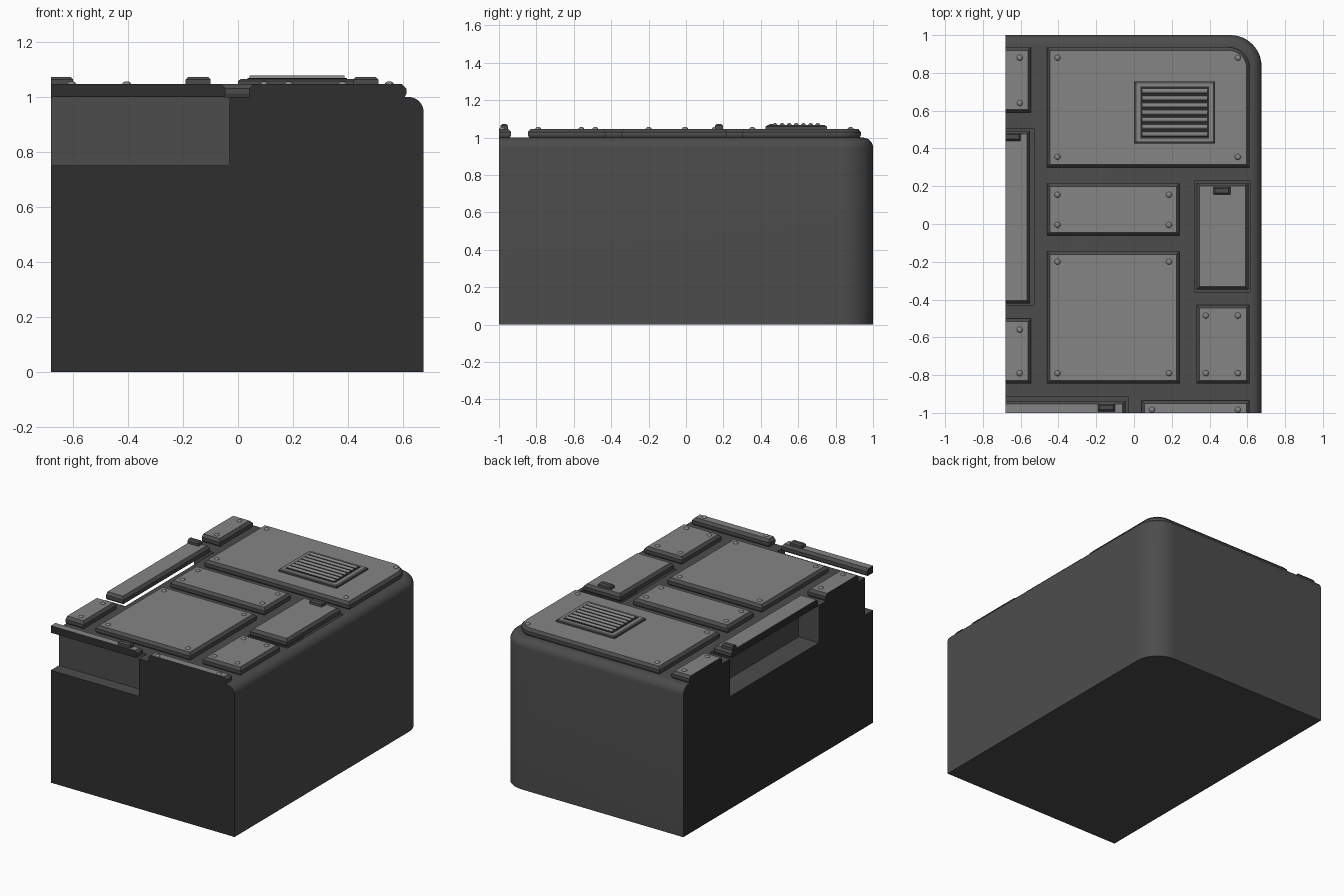
import bpy, bmesh, math

if "Cube" in bpy.data.objects:
    bpy.data.objects.remove(bpy.data.objects["Cube"])

CUT_X, CUT_Y = -0.68, -1.0      # flat sides where the block is sliced
TOP = 1.0


def material(name, v):
    m = bpy.data.materials.new(name)
    m.diffuse_color = (v, v, v, 1)
    m.use_nodes = True
    m.node_tree.nodes["Principled BSDF"].inputs["Base Color"].default_value = m.diffuse_color
    return m


MATS = [material("dark_grey", 0.072), material("mid_grey", 0.235),
        material("cut_black", 0.028)]
BODY, PLATE, CAP = 0, 1, 2


def finish(name, bm, smooth=None):
    bmesh.ops.recalc_face_normals(bm, faces=bm.faces)
    me = bpy.data.meshes.new(name)
    bm.to_mesh(me)
    bm.free()
    for m in MATS:
        me.materials.append(m)
    ob = bpy.data.objects.new(name, me)
    bpy.context.collection.objects.link(ob)
    if smooth:
        bpy.ops.object.select_all(action='DESELECT')
        bpy.context.view_layer.objects.active = ob
        ob.select_set(True)
        bpy.ops.object.shade_smooth_by_angle(angle=math.radians(smooth))
    return ob


def outline(box, inset, r, z):
    """Rectangle with one round corner at +x +y, clamped to the cut planes."""
    x0, x1, y0, y1 = box
    x0, y0, x1, y1 = x0 + inset, y0 + inset, x1 - inset, y1 - inset
    pts = [(x0, y0), (x1, y0)]
    if r > 0:
        rr = max(r - inset, 0.005)
        for i in range(13):
            a = math.pi / 2 * i / 12
            pts.append((x1 - rr + rr * math.cos(a), y1 - rr + rr * math.sin(a)))
    else:
        pts.append((x1, y1))
    pts.append((x0, y1))
    return [(max(x, CUT_X), max(y, CUT_Y), z) for x, y in pts]


def loft(bm, box, profile, r=0.0, side=BODY, top=PLATE):
    """Stack outlines given as (inset, z) pairs."""
    rings = [[bm.verts.new(p) for p in outline(box, i, r, z)] for i, z in profile]
    n = len(rings[0])
    faces = [bm.faces.new(rings[0][::-1])]
    for a, b in zip(rings, rings[1:]):
        for k in range(n):
            faces.append(bm.faces.new((a[k], a[(k + 1) % n], b[(k + 1) % n], b[k])))
    for f in faces:
        f.material_index = side
        if all(abs(v.co.x - CUT_X) < 1e-4 for v in f.verts) or \
           all(abs(v.co.y - CUT_Y) < 1e-4 for v in f.verts):
            f.material_index = CAP
    lid = bm.faces.new(rings[-1])
    lid.material_index = top


# Main block with a rounded upright corner and rounded top edges
bm = bmesh.new()
R = 0.055
prof = [(0, 0)] + [(R * (1 - math.cos(a)), TOP - R + R * math.sin(a))
                   for a in (math.pi / 2 * i / 6 for i in range(7))]
loft(bm, (-0.9, 0.675, -1.2, 1.0), prof, r=0.165, top=BODY)
body = finish("main_block", bm)

# Pits under the hatches
for x0, x1, y0, y1 in ((-0.9, -0.03, -1.2, -0.915), (-0.9, -0.53, -0.43, 0.505),
                       (0.32, 0.617, -0.36, 0.23)):
    bpy.ops.mesh.primitive_cube_add(size=1, location=((x0 + x1) / 2, (y0 + y1) / 2, 1.0))
    cutter = bpy.context.object
    cutter.name = "pit_cutter"
    cutter.scale = (x1 - x0, y1 - y0, 0.5)
    cutter.hide_render = True
    cutter.data.materials.append(MATS[BODY])
    bpy.context.view_layer.update()
    bpy.context.view_layer.objects.active = body
    mod = body.modifiers.new("pit", 'BOOLEAN')
    mod.operation = 'DIFFERENCE'
    mod.solver = 'EXACT'
    mod.object = cutter
    bpy.ops.object.modifier_apply(modifier=mod.name)
    bpy.data.objects.remove(cutter, do_unlink=True)
bpy.ops.object.select_all(action='DESELECT')
body.select_set(True)
bpy.context.view_layer.objects.active = body
bpy.ops.object.shade_smooth_by_angle(angle=math.radians(35))

# Armour plates: box, corner radius
PANEL = [(0.006, TOP), (0, 1.012), (0, 1.03), (0.016, 1.047)]
plates = {
    "vent_plate": ((-0.46, 0.612, 0.30, 0.935), 0.11),
    "middle_plate": ((-0.46, 0.24, -0.06, 0.215), 0),
    "large_plate": ((-0.46, 0.24, -0.845, -0.145), 0),
    "right_plate": ((0.33, 0.612, -0.845, -0.43), 0),
    "back_left_plate": ((-0.9, -0.545, 0.59, 0.935), 0),
    "front_left_plate": ((-0.9, -0.545, -0.845, -0.50), 0),
    "front_plate": ((0.04, 0.612, -1.2, -0.935), 0),
    "left_hatch": ((-0.9, -0.55, -0.42, 0.492), 0),
    "front_hatch": ((-0.9, -0.045, -1.2, -0.937), 0),
    "right_hatch": ((0.332, 0.606, -0.347, 0.217), 0),
}
for name, (box, r) in plates.items():
    bm = bmesh.new()
    loft(bm, box, PANEL, r)
    finish(name, bm)

# Domed bolts near the plate corners
bm = bmesh.new()
bolts = [(x, y) for x in (-0.405, 0.55) for y in (0.355, 0.88)]
bolts += [(x, y) for x in (-0.405, 0.185) for y in (-0.79, -0.2, -0.005, 0.155)]
bolts += [(x, y) for x in (0.38, 0.55) for y in (-0.79, -0.485)]
bolts += [(-0.605, y) for y in (-0.79, -0.56, 0.64, 0.88)]
bolts += [(x, -0.983) for x in (0.095, 0.55)]
for bx, by in bolts:
    rings = []
    for i in range(4):
        a = math.pi / 2 * i / 4
        rr, z = 0.016 * math.cos(a), 1.046 + 0.011 * math.sin(a)
        rings.append([bm.verts.new((bx + rr * math.cos(t), by + rr * math.sin(t), z))
                      for t in (math.tau * k / 12 for k in range(12))])
    tip = bm.verts.new((bx, by, 1.057))
    for a, b in zip(rings, rings[1:]):
        for k in range(12):
            bm.faces.new((a[k], a[(k + 1) % 12], b[(k + 1) % 12], b[k]))
    for k in range(12):
        bm.faces.new((rings[-1][k], rings[-1][(k + 1) % 12], tip))
for f in bm.faces:
    f.material_index = PLATE
finish("bolts", bm, 60)

# Hatch handles
bm = bmesh.new()
for box in ((-0.9, -0.60, 0.44, 0.482), (-0.19, -0.10, -0.992, -0.952),
            (0.42, 0.51, 0.155, 0.197)):
    loft(bm, box, [(0, 1.044), (0, 1.064), (0.009, 1.073)], top=BODY)
finish("hatch_handles", bm)

# Vent frame, dark bed and rounded slats
bm = bmesh.new()
loft(bm, (0.0, 0.43, 0.425, 0.755), [(0, 1.044), (0, 1.058), (0.012, 1.066)])
finish("vent_frame", bm)
bm = bmesh.new()
loft(bm, (0.034, 0.396, 0.452, 0.728), [(0, 1.06), (0, 1.0685)], side=CAP, top=CAP)
finish("vent_bed", bm)
bm = bmesh.new()
for i in range(7):
    yc = 0.476 + i * 0.038
    ends = [[bm.verts.new((x, yc + 0.013 * math.cos(a), 1.066 + 0.012 * math.sin(a)))
             for a in (math.pi * k / 6 for k in range(7))] for x in (0.042, 0.388)]
    for k in range(6):
        bm.faces.new((ends[0][k], ends[0][k + 1], ends[1][k + 1], ends[1][k]))
    bm.faces.new((ends[0][0], ends[0][6], ends[1][6], ends[1][0]))
    for e in ends:
        bm.faces.new(e)
for f in bm.faces:
    f.material_index = PLATE
finish("vent_slats", bm, 40)
